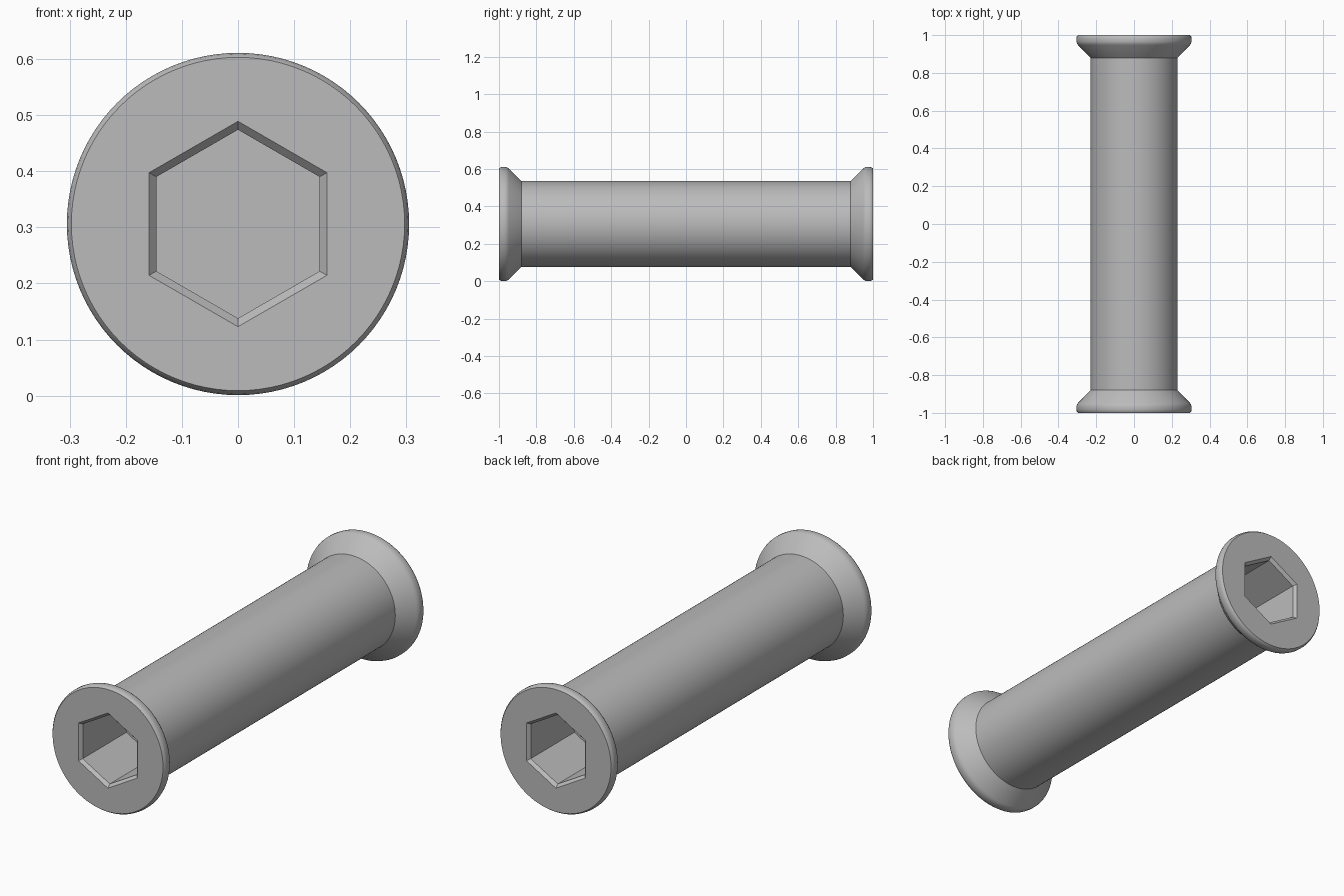
import bpy
import bmesh
from math import sin, cos, pi, radians

SEGMENTS = 96
AXIS_Z = 0.306

if "Cube" in bpy.data.objects:
    bpy.data.objects.remove(bpy.data.objects["Cube"], do_unlink=True)

steel = bpy.data.materials.new("grey_steel")
steel.use_nodes = True
steel.diffuse_color = (0.5, 0.5, 0.5, 1)
steel.node_tree.nodes["Principled BSDF"].inputs["Base Color"].default_value = (0.5, 0.5, 0.5, 1)


def hexagon(radius, angle):
    """Distance to the edge of a hexagon that has a corner at the top."""
    return radius * cos(pi / 6) / cos((angle - pi / 2) % (pi / 3) - pi / 6)


def ring(bm, y, radius, is_hex):
    verts = []
    for i in range(SEGMENTS):
        a = 2 * pi * i / SEGMENTS
        r = hexagon(radius, a) if is_hex else radius
        verts.append(bm.verts.new((r * cos(a), y, AXIS_Z + r * sin(a))))
    return verts


# Half profile from socket floor to shank: (distance from middle, radius, hexagonal)
half = [
    (0.65, 0.168, True), (0.985, 0.168, True), (1.0, 0.183, True),
    (1.0, 0.297, False), (0.992, 0.303, False), (0.982, 0.305, False),
    (0.966, 0.305, False), (0.956, 0.302, False), (0.947, 0.296, False),
    (0.88, 0.23, False),
]
profile = [(-y, r, h) for y, r, h in half] + half[::-1]

# Socketed bolt: two flared heads joined by one shank
bm = bmesh.new()
rings = [ring(bm, *p) for p in profile]
for a, b in zip(rings, rings[1:]):
    for i in range(SEGMENTS):
        j = (i + 1) % SEGMENTS
        bm.faces.new((a[i], a[j], b[j], b[i]))
bm.faces.new(rings[0])
bm.faces.new(rings[-1])
bmesh.ops.recalc_face_normals(bm, faces=bm.faces)

mesh = bpy.data.meshes.new("double_headed_bolt")
bm.to_mesh(mesh)
bm.free()
mesh.materials.append(steel)
bolt = bpy.data.objects.new("double_headed_bolt", mesh)
bpy.context.collection.objects.link(bolt)

bpy.ops.object.select_all(action="DESELECT")
bolt.select_set(True)
bpy.context.view_layer.objects.active = bolt
bpy.ops.object.shade_smooth_by_angle(angle=radians(30))
